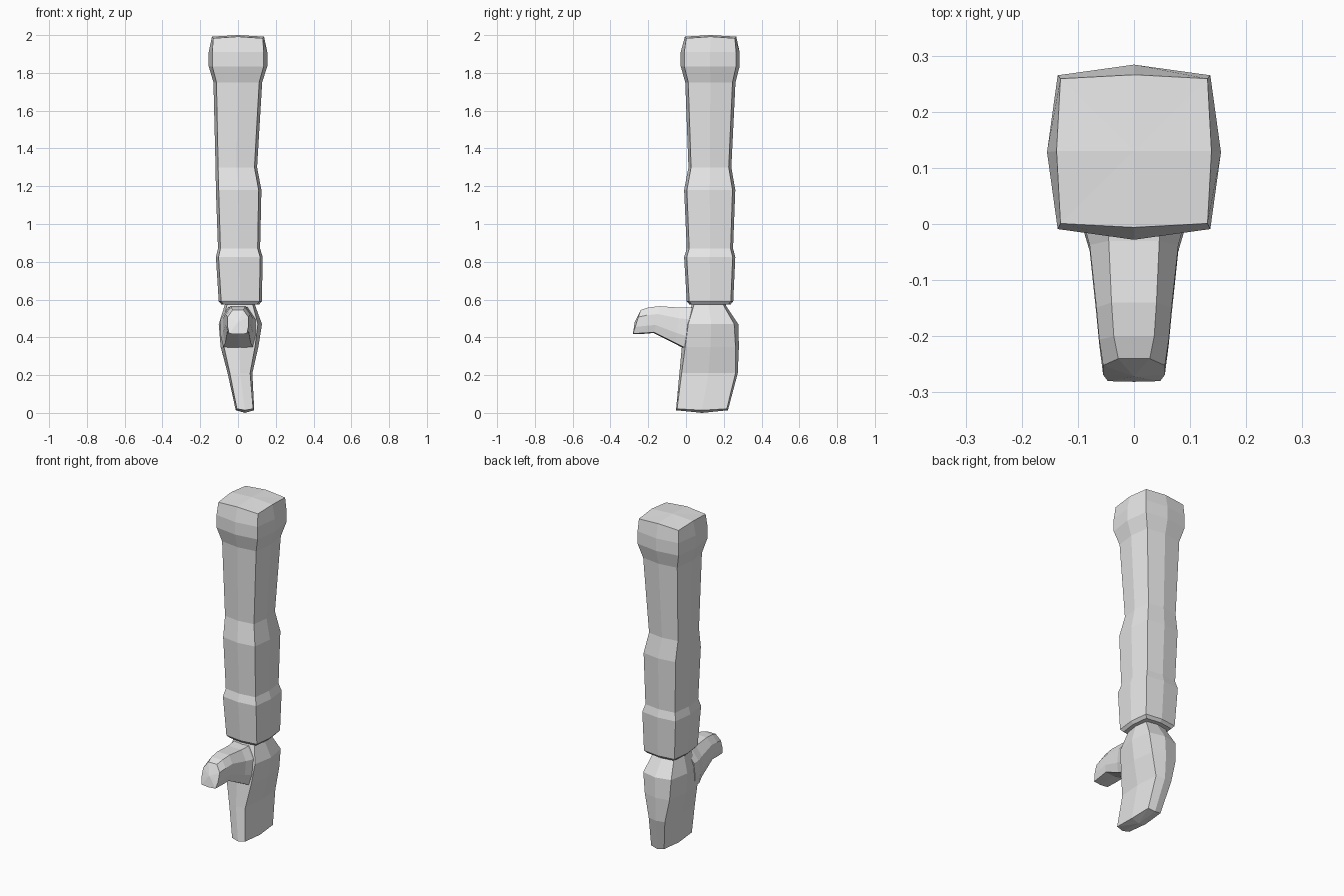
import bpy, bmesh

if "Cube" in bpy.data.objects:
    bpy.data.objects.remove(bpy.data.objects["Cube"])

grey = bpy.data.materials.new("plain_grey")
grey.diffuse_color = (0.8, 0.8, 0.8, 1)
grey.use_nodes = True
grey.node_tree.nodes["Principled BSDF"].inputs["Base Color"].default_value = grey.diffuse_color


def loft(name, rings, start_tip, end_tip):
    """Skin equal-length point rings and close both ends with a fan."""
    bm = bmesh.new()
    loops = [[bm.verts.new(p) for p in ring] for ring in rings]
    n = len(loops[0])
    for a, b in zip(loops, loops[1:]):
        for i in range(n):
            j = (i + 1) % n
            bm.faces.new((a[i], a[j], b[j], b[i]))
    for loop, tip in ((loops[0], start_tip), (loops[-1], end_tip)):
        c = bm.verts.new(tip)
        for i in range(n):
            bm.faces.new((loop[i], loop[(i + 1) % n], c))
    bmesh.ops.recalc_face_normals(bm, faces=bm.faces)
    mesh = bpy.data.meshes.new(name)
    bm.to_mesh(mesh)
    bm.free()
    mesh.materials.append(grey)
    obj = bpy.data.objects.new(name, mesh)
    bpy.context.collection.objects.link(obj)
    return obj


def bulged_square(z, x0, x1, y0, y1, bulge, lift=0.0):
    """Eight-point ring: outer limits at the side middles, corners pulled in."""
    xm, ym, b = (x0 + x1) / 2, (y0 + y1) / 2, bulge
    return [(x0 + b, y0 + b, z), (xm, y0, z + lift), (x1 - b, y0 + b, z),
            (x1, ym, z + lift), (x1 - b, y1 - b, z), (xm, y1, z + lift),
            (x0 + b, y1 - b, z), (x0, ym, z + lift)]


# Arm: shoulder cap, upper arm, elbow, forearm and cuff
arm = [
    (1.983, -.138, .138, -.006, .266, .007, .009),
    (1.91, -.155, .155, -.028, .284, .019),
    (1.835, -.155, .155, -.028, .284, .019),
    (1.75, -.130, .128, -.004, .262, .016),
    (1.30, -.119, .101, .013, .240, .014),
    (1.18, -.117, .124, -.010, .261, .015),
    (0.87, -.106, .117, .004, .249, .013),
    (0.825, -.117, .131, -.010, .261, .014),
    (0.59, -.102, .126, .004, .250, .013),
    (0.574, -.088, .112, .018, .236, .012),
]
loft("arm", [bulged_square(*r) for r in arm], (0, .13, 2.0), (.012, .127, .574))

# Hand: wrist, palm and closed fingers
hand = [
    (0.59, -.065, .085, .035, .205, .012),
    (0.565, -.072, .092, .028, .213, .012),
    (0.47, -.102, .127, -.010, .277, .022),
    (0.35, -.092, .108, -.022, .280, .018),
    (0.21, -.055, .076, -.035, .274, .012),
    (0.022, -.012, .086, -.053, .222, .006, -.008),
]
loft("hand", [bulged_square(*r) for r in hand], (.01, .12, .59), (.037, .085, 0))


# Thumb: (y top, y bottom, z top, z bottom, half width, top half width)
def thumb_ring(yt, yb, zt, zb, w, t):
    profile = [(-t, 0), (0, 0), (t, 0), (w, .3), (w, .72),
               (w * .85, 1), (0, 1.03), (-w * .85, 1), (-w, .72), (-w, .3)]
    return [(x, yt + (yb - yt) * f, zt + (zb - zt) * f) for x, f in profile]


thumb = [
    (.06, .03, .56, .345, .088, .05),
    (.02, -.015, .559, .35, .092, .05),
    (-.03, -.055, .557, .37, .079, .045),
    (-.14, -.17, .565, .427, .067, .040),
    (-.20, -.22, .558, .423, .062, .036),
    (-.24, -.28, .545, .42, .055, .028),
]
loft("thumb", [thumb_ring(*r) for r in thumb], (0, .05, .45), (0, -.272, .48))
